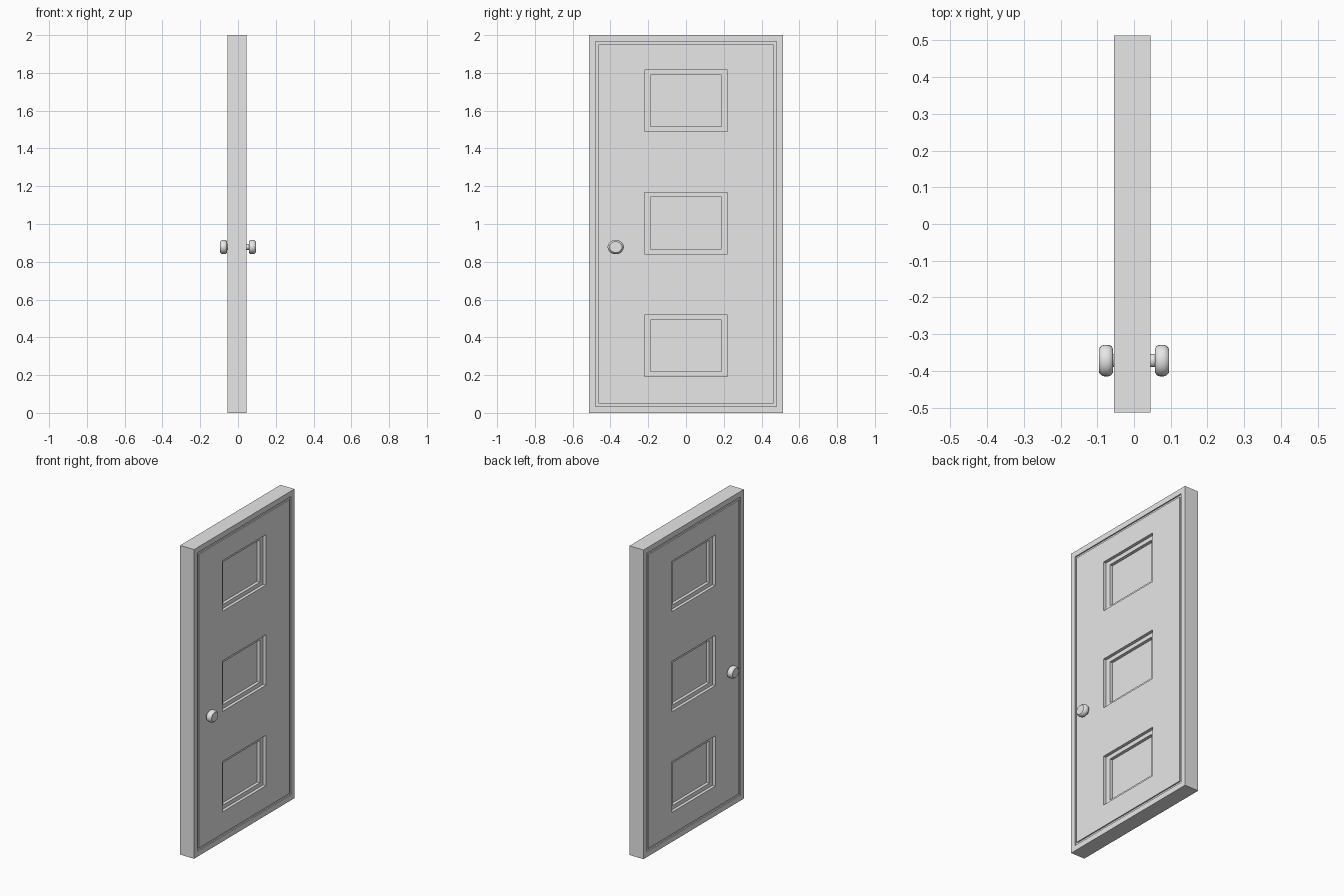
import bpy, bmesh, math
from mathutils import Vector, Matrix

old = bpy.data.objects.get("Cube")
if old:
    bpy.data.objects.remove(old)

grey = bpy.data.materials.new("light_grey")
grey.use_nodes = True
colour = (0.8, 0.8, 0.8, 1)
grey.diffuse_color = colour
grey.node_tree.nodes["Principled BSDF"].inputs["Base Color"].default_value = colour


def finish(bm, name):
    bmesh.ops.recalc_face_normals(bm, faces=bm.faces)
    mesh = bpy.data.meshes.new(name)
    bm.to_mesh(mesh)
    bm.free()
    mesh.materials.append(grey)
    obj = bpy.data.objects.new(name, mesh)
    bpy.context.collection.objects.link(obj)
    return obj


def inset(bm, face, width, depth):
    """Shrink a face by width, then step it along its normal by depth."""
    if width:
        bmesh.ops.inset_region(bm, faces=[face], thickness=width, use_even_offset=True)
    if depth:
        move = face.normal * depth
        new = bmesh.ops.extrude_discrete_faces(bm, faces=[face])["faces"][0]
        bmesh.ops.translate(bm, verts=new.verts, vec=move)
        face = new
    face.normal_update()
    return face


# Door slab with a shallow groove round the leaf and stepped panels on both sides
bm = bmesh.new()
bmesh.ops.create_cube(bm, size=1, matrix=Matrix.Translation((-0.005, 0, 1))
                      @ Matrix.Diagonal((0.1, 1.026, 2, 1)))
bm.normal_update()
panel_centres = (0.355, 1.005, 1.653)
panel_half = 0.163
for face in [f for f in bm.faces if abs(f.normal.x) > 0.9]:
    side = face.normal.x
    face = inset(bm, face, 0.035, -0.008)
    face = inset(bm, face, 0.015, 0.008)
    # Divide the leaf into rails, stiles and panels
    region = {face}
    cuts = [(Vector((0, y, 0)), Vector((0, 1, 0))) for y in (-0.221, 0.221)]
    cuts += [(Vector((0, 0, c + s * panel_half)), Vector((0, 0, 1)))
             for c in panel_centres for s in (-1, 1)]
    plane_x = face.calc_center_median().x
    for point, normal in cuts:
        region = [f for f in bm.faces if f.normal.x * side > 0.9
                  and abs(f.calc_center_median().x - plane_x) < 0.001
                  and abs(f.calc_center_median().y) < 0.462]
        geom = set(region)
        for f in region:
            geom.update(f.edges, f.verts)
        bmesh.ops.bisect_plane(bm, geom=list(geom), plane_co=point, plane_no=normal)
        bm.normal_update()
    panels = []
    for f in bm.faces:
        c = f.calc_center_median()
        if f.normal.x * side > 0.9 and abs(c.x - plane_x) < 0.001 and abs(c.y) < 0.01 \
                and any(abs(c.z - p) < 0.01 for p in panel_centres):
            if f.calc_area() < 0.2:
                panels.append(f)
    for f in panels:
        f = inset(bm, f, 0, -0.02)
        f = inset(bm, f, 0.026, 0)
        for v in f.verts:
            v.co.y -= math.copysign(0.008, v.co.y)
        inset(bm, f, 0, -0.02)
finish(bm, "door_slab")

# Oval knobs, turned from a profile of (radius, distance out)
profile = [(0.018, 0.04), (0.018, 0.057), (0.032, 0.057), (0.040, 0.062), (0.043, 0.071),
           (0.043, 0.081), (0.040, 0.089), (0.033, 0.095), (0, 0.095)]
for side, label in ((1, "left_knob"), (-1, "right_knob")):
    bm = bmesh.new()
    points = [bm.verts.new((side * x, r, 0)) for r, x in profile]
    edges = [bm.edges.new(pair) for pair in zip(points, points[1:])]
    bmesh.ops.spin(bm, geom=points + edges, axis=(1, 0, 0), cent=(0, 0, 0),
                   angle=math.tau, steps=24)
    bmesh.ops.remove_doubles(bm, verts=bm.verts, dist=0.0001)
    bmesh.ops.scale(bm, verts=bm.verts, vec=(1, 1, 0.88))
    bmesh.ops.translate(bm, verts=bm.verts, vec=(0, -0.372, 0.878))
    knob = finish(bm, label)
    bpy.ops.object.select_all(action="DESELECT")
    knob.select_set(True)
    bpy.context.view_layer.objects.active = knob
    bpy.ops.object.shade_smooth_by_angle(angle=math.radians(40))
